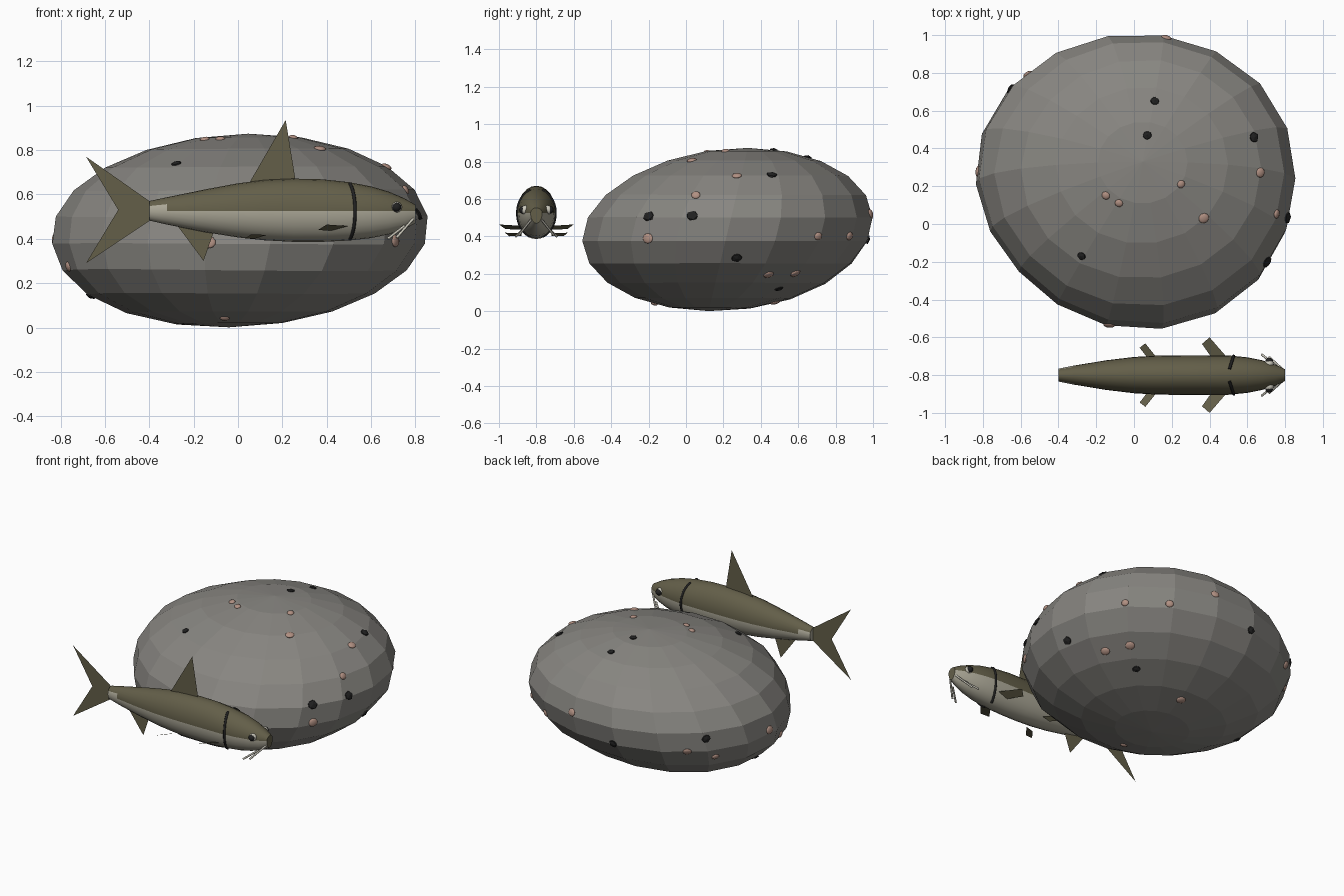
import bpy, bmesh
from math import sin, cos, pi
from mathutils import Vector
from mathutils.bvhtree import BVHTree

cube = bpy.data.objects.get("Cube")
if cube:
    bpy.data.objects.remove(cube)


def material(name, rgb):
    m = bpy.data.materials.new(name)
    m.use_nodes = True
    color = (*rgb, 1)
    m.diffuse_color = color
    bsdf = m.node_tree.nodes["Principled BSDF"]
    bsdf.inputs["Base Color"].default_value = color
    bsdf.inputs["Roughness"].default_value = 0.8
    return m


STONE = material("stone grey", (.245, .237, .219))
OLIVE = material("olive skin", (.125, .113, .066))
PALE = material("pale belly", (.41, .39, .31))
DARK = material("near black", (.015, .015, .015))
PINK = material("dull pink", (.44, .28, .225))
EYE = material("eye white", (.6, .58, .5))

FISH_Y = -.8     # centre plane of the fish
SPLIT_Z = .525   # height where back and belly colours meet


def add_object(name, bm, *mats, smooth=False):
    mesh = bpy.data.meshes.new(name)
    bm.to_mesh(mesh)
    bm.free()
    for m in mats:
        mesh.materials.append(m)
    for p in mesh.polygons:
        p.use_smooth = smooth
    ob = bpy.data.objects.new(name, mesh)
    bpy.context.collection.objects.link(ob)
    return ob


def loft(rings):
    """Skin closed rings of equal length and cap both ends."""
    bm = bmesh.new()
    loops = [[bm.verts.new(p) for p in ring] for ring in rings]
    n = len(loops[0])
    for a, b in zip(loops, loops[1:]):
        for i in range(n):
            j = (i + 1) % n
            bm.faces.new((a[i], a[j], b[j], b[i]))
    bm.faces.new(loops[0])
    bm.faces.new(loops[-1])
    bmesh.ops.remove_doubles(bm, verts=bm.verts, dist=.0005)
    bmesh.ops.recalc_face_normals(bm, faces=bm.faces)
    return bm


def plate(name, points, mat):
    bm = bmesh.new()
    bm.faces.new([bm.verts.new(p) for p in points])
    return add_object(name, bm, mat)


def tube(name, points, radius, mat):
    curve = bpy.data.curves.new(name, 'CURVE')
    curve.dimensions = '3D'
    curve.bevel_depth = radius
    curve.bevel_resolution = 1
    curve.use_fill_caps = True
    spline = curve.splines.new('POLY')
    spline.points.add(len(points) - 1)
    for sp, p in zip(spline.points, points):
        sp.co = (*p, 1)
    curve.materials.append(mat)
    ob = bpy.data.objects.new(name, curve)
    bpy.context.collection.objects.link(ob)


# Boulder: faceted ellipsoid, leaning back and to its left
CENTRE = Vector((.003, .226, .439))
SEGMENTS, BANDS = 18, 11
# Broad swellings and hollows: direction, amount
swells = [((-.77, -.64, 0), -.06), ((.6, -.8, 0), .035), ((.78, .62, 0), .025),
          ((-.75, .66, 0), .015), ((-.54, .49, -.68), .05),
          ((-.54, .49, .68), -.035)]


def boulder_point(lat, lon):
    d = Vector((cos(lat) * cos(lon), cos(lat) * sin(lon), sin(lat)))
    bump = 1 + sum(amount * max(0, d.dot(Vector(way))) ** 6
                   for way, amount in swells)
    p = Vector((d.x * .848, d.y * .773, d.z * .436)) * bump
    lean = Vector((.1 * p.z, .24 * p.z, 0))
    return CENTRE + p + lean


bm = loft([[boulder_point(pi * (k / BANDS - .5), 2 * pi * i / SEGMENTS)
            for i in range(SEGMENTS)] for k in range(BANDS + 1)])
surface = BVHTree.FromBMesh(bm)
add_object("boulder", bm, STONE)

# Small growths pressed onto the boulder
pink_spots = [
    (-.13, -.52, .38), (.72, -.21, .39), (.37, .03, .81), (.68, .27, .74),
    (.77, .05, .63), (-.15, .15, .85), (-.08, .11, .85), (.25, .21, .86),
    (.67, .71, .4), (.45, .88, .4), (.17, .98, .52), (.6, .44, .2),
    (.53, .59, .19), (.02, .48, .03), (-.83, .28, .4), (-.57, .8, .37),
    (-.78, .07, .27), (-.7, .66, .3), (-.06, -.17, .04)]
dark_spots = [
    (.72, -.21, .52), (.83, .03, .52), (.76, .27, .29), (.64, .46, .74),
    (.4, .5, .11), (.07, .47, .87), (.11, .65, .82), (-.27, -.16, .71),
    (-.66, .2, .15), (-.13, .99, .38), (-.66, .72, .46)]


def spots(name, places, mat, detail, size):
    for k, place in enumerate(places):
        hit, normal, _, _ = surface.find_nearest(Vector(place))
        bm = bmesh.new()
        bmesh.ops.create_icosphere(bm, subdivisions=detail, radius=1)
        ob = add_object(f"{name}_{k + 1}", bm, mat, smooth=detail > 1)
        r = size + .004 * cos(k / 2)
        ob.scale = (r * 1.1, r, .012)
        ob.rotation_euler = normal.to_track_quat('Z', 'Y').to_euler()
        ob.location = hit


spots("pink_growth", pink_spots, PINK, 2, .024)
spots("dark_growth", dark_spots, DARK, 1, .028)

# Fish body: stations of x, top, bottom, half width
stations = [
    (-.4, .57, .482, .034), (-.32, .587, .464, .05), (-.15, .622, .43, .078),
    (0, .65, .406, .096), (.12, .665, .393, .103), (.25, .671, .386, .105),
    (.38, .668, .386, .105), (.5, .655, .392, .104), (.6, .636, .403, .094),
    (.68, .612, .42, .078), (.75, .582, .443, .055), (.8, .553, .47, .031)]
ROUND = 24


def skin(station, angle):
    x, top, bottom, width = station
    s = sin(angle)
    height = top - SPLIT_Z if s > 0 else SPLIT_Z - bottom
    return Vector((x, FISH_Y + width * cos(angle), SPLIT_Z + height * s))


def station_at(x):
    for a, b in zip(stations, stations[1:]):
        if x <= b[0]:
            t = (x - a[0]) / (b[0] - a[0])
            return [u + (v - u) * t for u, v in zip(a, b)]


bm = loft([[skin(s, 2 * pi * i / ROUND) for i in range(ROUND)]
           for s in stations])
# Pale underside, creeping higher at the tail root; olive snout
for f in bm.faces:
    c = f.calc_center_median()
    limit = .555 if c.x < -.34 else SPLIT_Z
    f.material_index = 0 if c.z > limit or c.x > .79 else 1
body = add_object("fish_body", bm, OLIVE, PALE, smooth=True)
for p in body.data.polygons:
    p.use_smooth = len(p.vertices) == 4

# Upright fins on the centre plane
upright = {
    "tail_fin": [(-.4, .57), (-.685, .77), (-.54, .53), (-.685, .29), (-.4, .48)],
    "dorsal_fin": [(.05, .65), (.215, .935), (.26, .66)],
    "anal_fin": [(-.27, .455), (-.155, .3), (-.11, .43)]}
for name, outline in upright.items():
    plate(name, [(x, FISH_Y, z) for x, z in outline], OLIVE)

# Paired parts; y is the distance out from the centre plane
paired = {
    "pectoral_fin": [(.5, .085, .457), (.42, .08, .437),
                     (.36, .165, .439), (.4, .2, .464)],
    "pelvic_fin": [(.13, .08, .417), (.08, .08, .402),
                   (.03, .145, .401), (.06, .168, .42)]}
barbels = [[(.79, .028, .49), (.715, .095, .405)],
           [(.75, .05, .458), (.675, .11, .4)]]

for side, sign in (("left", 1), ("right", -1)):
    def out(p):
        return (p[0], FISH_Y + sign * p[1], p[2])

    for name, outline in paired.items():
        plate(f"{side}_{name}", [out(p) for p in outline], OLIVE)
    for k, path in enumerate(barbels):
        tube(f"{side}_barbel_{k + 1}", [out(p) for p in path], .006, EYE)

    # Gill slit bowed toward the head
    slit = []
    for k in range(13):
        a = pi * (k / 12 - .5) * .8
        p = skin(station_at(.495 + .033 * cos(a)), a)
        slit.append(out((p.x, p.y - FISH_Y, p.z)))
    tube(f"{side}_gill_slit", slit, .008, DARK)

    # Eye ball with dark pupil
    for name, mat, radius, dist in (("eye", EYE, .025, .06),
                                    ("pupil", DARK, .021, .072)):
        bm = bmesh.new()
        bmesh.ops.create_icosphere(bm, subdivisions=2, radius=radius)
        ob = add_object(f"{side}_{name}", bm, mat, smooth=True)
        ob.location = out((.715, dist, .542))
